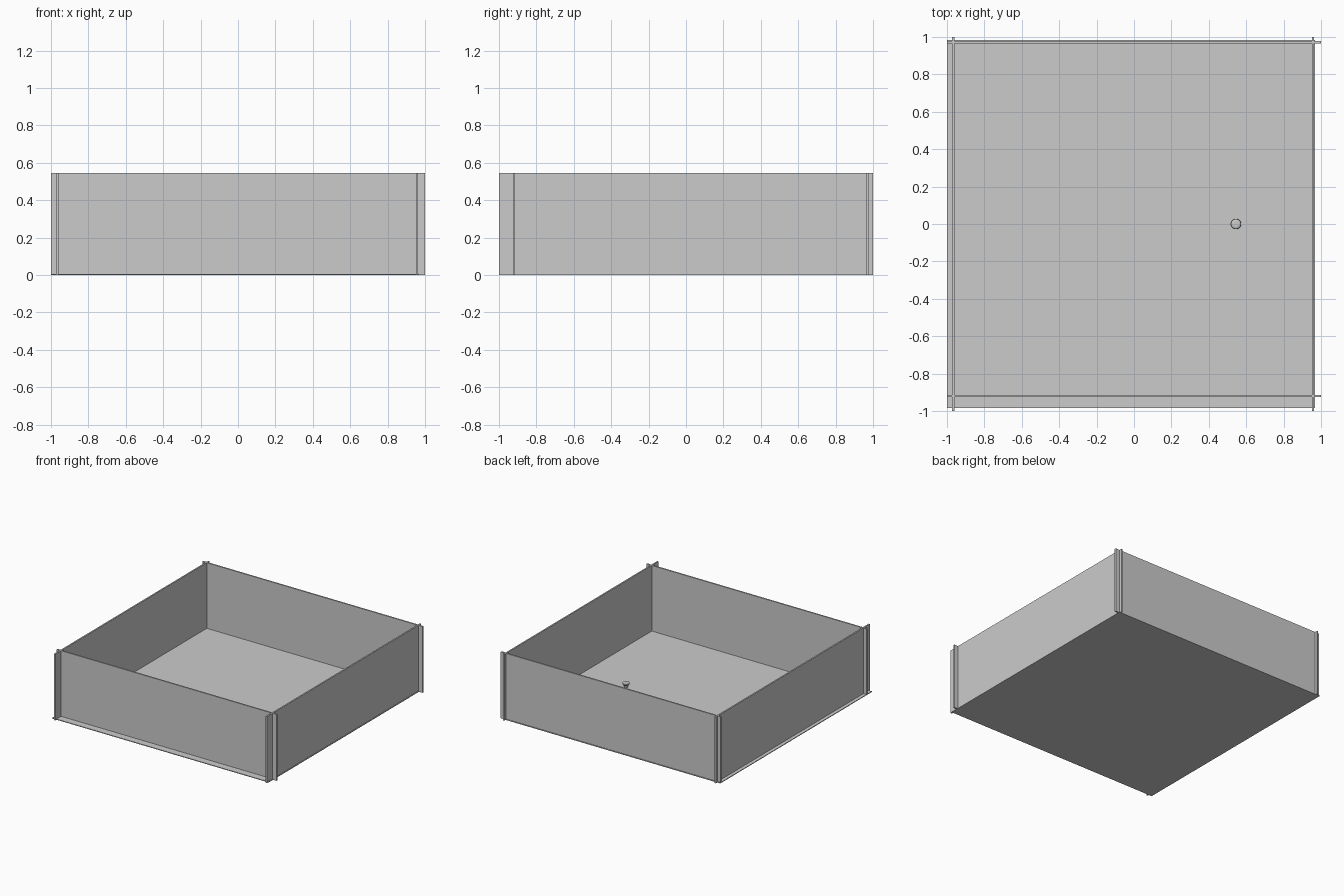
import bpy, bmesh, math

if "Cube" in bpy.data.objects:
    bpy.data.objects.remove(bpy.data.objects["Cube"])


def box(name, x0, x1, y0, y1, z0, z1):
    bm = bmesh.new()
    bmesh.ops.create_cube(bm, size=1)
    for v in bm.verts:
        v.co = ((x0 + x1) / 2 + v.co.x * (x1 - x0),
                (y0 + y1) / 2 + v.co.y * (y1 - y0),
                (z0 + z1) / 2 + v.co.z * (z1 - z0))
    return finish(name, bm)


def finish(name, bm):
    mesh = bpy.data.meshes.new(name)
    bm.to_mesh(mesh)
    bm.free()
    obj = bpy.data.objects.new(name, mesh)
    bpy.context.collection.objects.link(obj)
    return obj


H = 0.545   # wall height
T = 0.012   # wall thickness

# Thin floor panel, offset towards the left and front
box("floor_panel", -1, 0.968, -0.985, 0.983, 0, 0.006)

# Crossing wall panels, overlapping past each corner
for name, y in (("front_wall", -0.92), ("back_wall", 0.972)):
    box(name, -1, 1, y - T / 2, y + T / 2, 0, H)
for name, x in (("left_wall", -0.966), ("right_wall", 0.957)):
    box(name, x - T / 2, x + T / 2, -1, 1, 0, H)

# Small flared knob on the floor
bm = bmesh.new()
profile = [(0, 0.004), (0.016, 0.004), (0.016, 0.018), (0.028, 0.032),
           (0.026, 0.04), (0.016, 0.044), (0, 0.044)]
verts = [bm.verts.new((r, 0, z)) for r, z in profile]
edges = [bm.edges.new(p) for p in zip(verts, verts[1:])]
bmesh.ops.spin(bm, geom=verts + edges, cent=(0, 0, 0), axis=(0, 0, 1),
               angle=math.tau, steps=20)
bmesh.ops.remove_doubles(bm, verts=bm.verts, dist=1e-5)
bmesh.ops.recalc_face_normals(bm, faces=bm.faces)
knob = finish("floor_knob", bm)
knob.location = (0.545, 0, 0)
